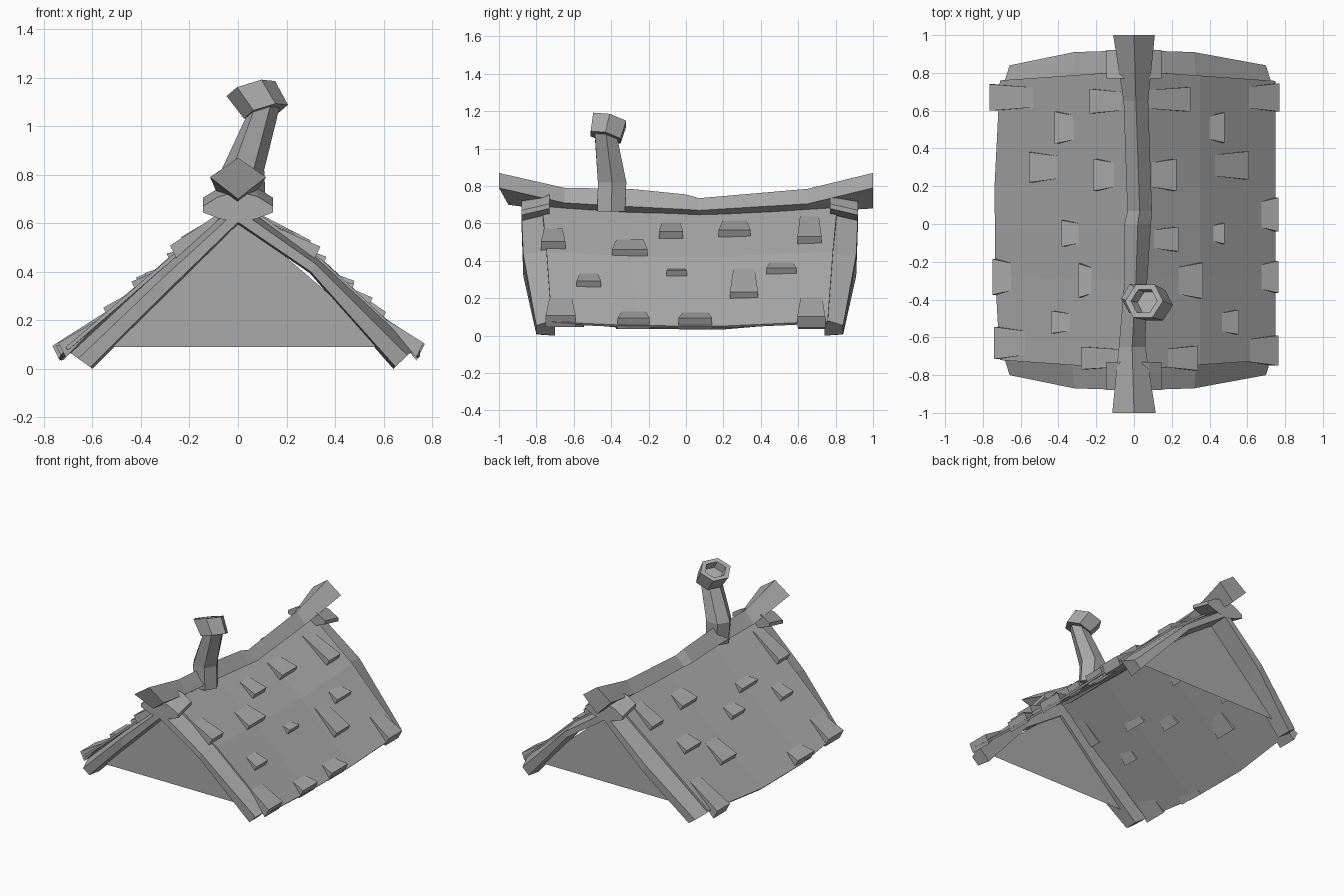
import bpy, bmesh, math
from mathutils import Vector, Matrix

cube = bpy.data.objects.get("Cube")
if cube:
    bpy.data.objects.remove(cube, do_unlink=True)

grey = bpy.data.materials.new("plain grey")
grey.use_nodes = True
colour = (0.4, 0.4, 0.4, 1)
grey.diffuse_color = colour
grey.node_tree.nodes["Principled BSDF"].inputs["Base Color"].default_value = colour


def make_object(name, bm, closed=True):
    if closed:
        bmesh.ops.recalc_face_normals(bm, faces=bm.faces)
    mesh = bpy.data.meshes.new(name)
    bm.to_mesh(mesh)
    bm.free()
    mesh.materials.append(grey)
    obj = bpy.data.objects.new(name, mesh)
    bpy.context.collection.objects.link(obj)
    return obj


def loft(name, rings):
    """Skin a row of equal rings and close both ends."""
    bm = bmesh.new()
    rows = [[bm.verts.new(p) for p in ring] for ring in rings]
    for a, b in zip(rows, rows[1:]):
        for i in range(len(a)):
            j = (i + 1) % len(a)
            bm.faces.new((a[i], a[j], b[j], b[i]))
    bm.faces.new(rows[0])
    bm.faces.new(rows[-1])
    return make_object(name, bm)


def interp(value, table):
    for (a, fa), (b, fb) in zip(table, table[1:]):
        if value <= b or (b, fb) == table[-1]:
            return fa + (fb - fa) * (value - a) / (b - a)


# Sagging roof surface: straight right slope, bent left slope
PROFILE = [(-0.75, 0.06), (0, 0.705), (0.34, 0.46), (0.75, 0.08)]


def roof_height(x, y):
    sag = 0.03 * (1 - (y / 0.8) ** 2)
    return max(interp(x, PROFILE) - sag, 0.045)


def build_roof():
    bm = bmesh.new()
    rows = []
    for t in (-1, -0.4, 0.25, 1):
        row = []
        for x in (-0.71, -0.3, 0, 0.35, 0.75):
            y = 0.02 + t * (0.79 - 0.07 * abs(x))
            if x < -0.7:
                x -= 0.03 * (1 - t * t)
            row.append(bm.verts.new((x, y, roof_height(x, y))))
        rows.append(row)
    for a, b in zip(rows, rows[1:]):
        for i in range(len(a) - 1):
            bm.faces.new((a[i], a[i + 1], b[i + 1], b[i]))
    roof = make_object("roof_shell", bm, closed=False)
    solid = roof.modifiers.new("thickness", "SOLIDIFY")
    solid.thickness = 0.015
    solid.offset = -1


build_roof()

# Gable walls
for end, y in (("front", -0.75), ("back", 0.78)):
    bm = bmesh.new()
    corners = [(-0.63, y, 0.09), (0.63, y, 0.09), (0, y, 0.63)]
    bm.faces.new([bm.verts.new(p) for p in corners])
    make_object(end + "_gable", bm, closed=False)

# Barge boards with sloping outer faces, and wedge-shaped ridge saddles
# Board stations: top x, top z, bottom x, bottom z
BOARDS = {"left": [(0, 0.69, 0, 0.595), (0.33, 0.455, 0.295, 0.395), (0.73, 0.085, 0.64, 0)],
          "right": [(0, 0.69, 0, 0.595), (-0.33, 0.4, -0.29, 0.31), (-0.69, 0.065, -0.6, 0)]}
REACH = [(0.89, 0.74), (0.88, 0.74), (0.81, 0.71)]
for end, sy, shift in (("front", -1, 0.01), ("back", 1, 0.03)):
    for side, stations in BOARDS.items():
        rings = []
        for (tx, tz, bx, bz), (out, inn) in zip(stations, REACH):
            yo, yi = sy * out + shift, sy * inn + shift
            top, low = Vector((tx, yi, tz)), Vector((bx, yi, bz))
            upper, lower = top.lerp(low, 0.35), top.lerp(low, 0.9)
            upper.y = lower.y = yo
            rings.append([upper, top, low, lower])
        loft(f"{end}_{side}_barge_board", rings)
        sx = 1 if side == "left" else -1
        yo, yi = sy * 0.89 + shift, sy * 0.74 + shift
        rings = [[(x * sx, yo, top), (x * sx, yi, top + 0.035),
                  (x * sx, yi, low + 0.035), (x * sx, yo, low)]
                 for x, top, low in ((0, 0.73, 0.6), (0.08, 0.71, 0.62), (0.145, 0.67, 0.645))]
        loft(f"{end}_{side}_ridge_saddle", rings)

# Ridge beam with diamond section: y, centre x, half width, top, middle, bottom
RIDGE = [(-1, 0, 0.115, 0.87, 0.79, 0.7), (-0.65, -0.01, 0.07, 0.79, 0.71, 0.66),
         (-0.3, 0.01, 0.06, 0.785, 0.69, 0.645), (0, 0.02, 0.07, 0.755, 0.675, 0.64),
         (0.07, 0.03, 0.065, 0.735, 0.67, 0.64), (0.65, 0.01, 0.065, 0.785, 0.705, 0.66),
         (1, 0, 0.11, 0.87, 0.79, 0.68)]
loft("ridge_beam", [[(x, y, top), (x + w, y, mid), (x, max(y, -0.95), low), (x - w, y, mid)]
                    for y, x, w, top, mid, low in RIDGE])


# Crooked six-sided chimney with a hollow tilted pot
def hexagon(centre, radius, tilt_x=0, tilt_y=0):
    turn = Matrix.Rotation(tilt_y, 3, "Y") @ Matrix.Rotation(tilt_x, 3, "X")
    return [Vector(centre) + turn @ Vector((radius * math.cos(k * math.pi / 3),
                                            radius * math.sin(k * math.pi / 3), 0))
            for k in range(6)]


lean = (-0.25, -0.3)
loft("chimney_stack", [hexagon((0.03, -0.4, 0.665), 0.085),
                       hexagon((0.02, -0.395, 0.82), 0.088),
                       hexagon((0.11, -0.43, 1.08), 0.07, *lean)])
loft("chimney_pot", [hexagon((0.115, -0.43, 1.06), 0.06, *lean),
                     hexagon((0.115, -0.43, 1.06), 0.095, *lean),
                     hexagon((0.053, -0.408, 1.155), 0.105, *lean),
                     hexagon((0.053, -0.408, 1.155), 0.072, *lean),
                     hexagon((0.08, -0.415, 1.11), 0.065, *lean)])

# Loose shingles in hundredths: centre x, centre y, run down slope, breadth
SHINGLES = [(26, -71, 16, 13), (51, -52, 9, 13), (30, -30, 13, 19), (69, -67, 15, 16),
            (72, -28, 9, 17), (45, -5, 6, 11), (17, -8, 13, 13), (72, 5, 9, 18),
            (52, 31, 18, 15), (16, 26, 13, 17), (44, 51, 8, 16), (19, 66, 22, 13),
            (69, 67, 16, 15), (-65, 67, 23, 14), (-15, 65, 17, 13), (-37, 51, 10, 17),
            (-48, 30, 15, 16), (-16, 26, 11, 17), (-34, -5, 9, 14), (-70, -28, 10, 19),
            (-26, -30, 7, 18), (-39, -52, 10, 12), (-66, -63, 16, 17), (-17, -71, 22, 12)]
for number, spec in enumerate(SHINGLES):
    x, y, run, breadth = (v / 100 for v in spec)
    side = math.copysign(1, x)
    rings = []
    for step, lift, spread in ((-0.5, 0.005, 0.38), (0.5, 0.05, 0.5)):
        px = x + side * step * run
        z = roof_height(px, y)
        a, b = y - spread * breadth, y + spread * breadth
        back = px - side * 0.03 * (step > 0)
        rings.append([(px, a, z + lift), (px, b, z + lift),
                      (back, b, z - 0.01), (back, a, z - 0.01)])
    loft(f"shingle_{number + 1}", rings)
